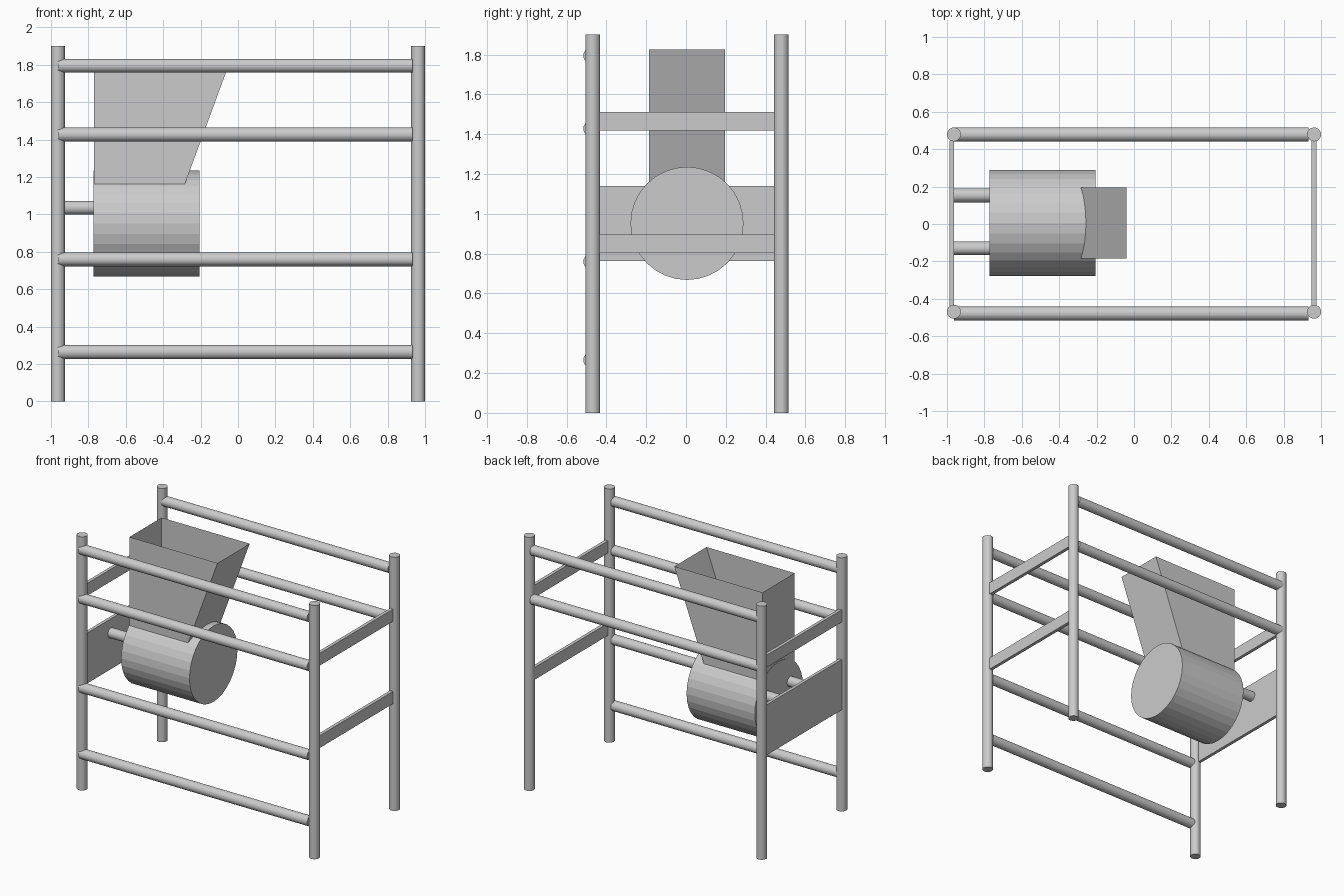
import bpy, bmesh
from mathutils import Vector

if "Cube" in bpy.data.objects:
    bpy.data.objects.remove(bpy.data.objects["Cube"])


def rod(name, a, b, r, sides=32):
    # capped cylinder running from point a to point b
    a, b = Vector(a), Vector(b)
    d = b - a
    bpy.ops.mesh.primitive_cylinder_add(vertices=sides, radius=r, depth=d.length,
                                        location=(a + b) / 2)
    o = bpy.context.object
    o.name = name
    o.rotation_euler = d.to_track_quat('Z', 'Y').to_euler()
    return o


def box(name, lo, hi):
    lo, hi = Vector(lo), Vector(hi)
    bpy.ops.mesh.primitive_cube_add(size=1, location=(lo + hi) / 2)
    o = bpy.context.object
    o.name = name
    o.scale = hi - lo


R = 0.037
PX, FRONT, BACK = 0.963, -0.469, 0.479

# corner posts
for x, side in ((-PX, "left"), (PX, "right")):
    for y, end in ((FRONT, "front"), (BACK, "back")):
        rod(f"{end}_{side}_post", (x, y, 0), (x, y, 1.9), R)

# long rails: four at the front, two at the back
for z in (0.265, 0.76, 1.428, 1.795):
    rod("front_rail", (-PX, FRONT - 0.01, z), (0.933, FRONT - 0.01, z), R)
for z in (1.428, 1.795):
    rod("back_rail", (-PX, BACK, z), (0.933, BACK, z), R)

# flat end straps and the mounting plate
Y0, Y1 = -0.44, 0.447
box("right_upper_strap", (0.95, Y0, 1.42), (0.975, Y1, 1.512))
box("right_lower_strap", (0.95, Y0, 0.803), (0.975, Y1, 0.895))
box("left_upper_strap", (-0.986, Y0, 1.42), (-0.962, Y1, 1.512))
box("mounting_plate", (-0.986, Y0, 0.763), (-0.962, Y1, 1.14))

# drum and its two support shafts
CY = 0.005
rod("drum", (-0.773, CY, 0.952), (-0.207, CY, 0.952), 0.284)
for y in (CY - 0.135, CY + 0.148):
    rod("support_shaft", (-0.97, y, 1.036), (-0.76, y, 1.036), R)

# open sheet hopper with a sloping right wall
W = 0.19
bm = bmesh.new()
rings = []
for z, xr in ((1.16, -0.285), (1.825, -0.04)):
    rings.append([bm.verts.new((x, y, z)) for x, y in
                  ((-0.77, CY - W), (xr, CY - W), (xr, CY + W), (-0.77, CY + W))])
for i in range(4):
    j = (i + 1) % 4
    bm.faces.new((rings[0][i], rings[0][j], rings[1][j], rings[1][i]))
me = bpy.data.meshes.new("hopper")
bm.to_mesh(me)
bm.free()
bpy.context.collection.objects.link(bpy.data.objects.new("hopper", me))
